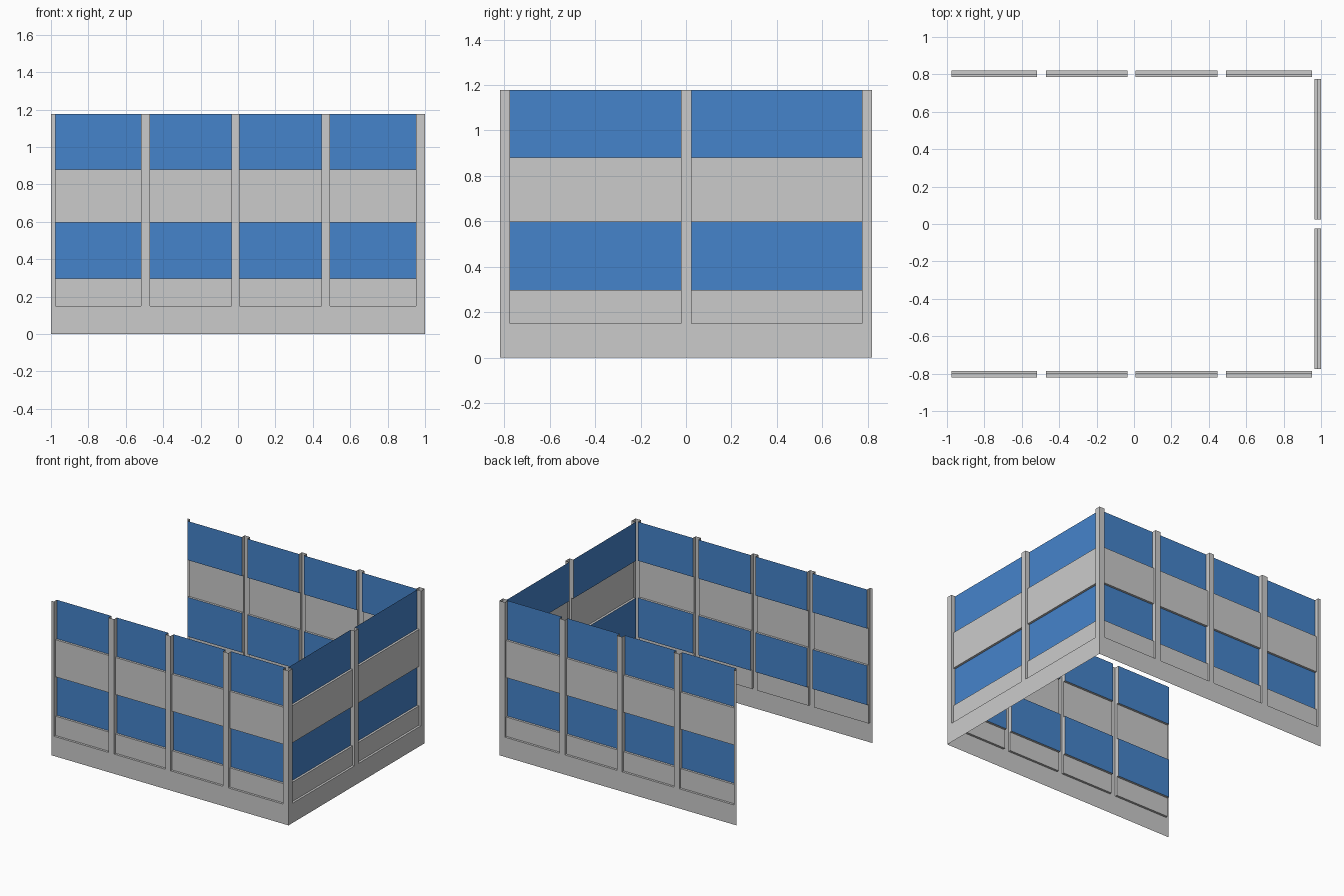
import bpy, bmesh, math
from mathutils import Matrix

if "Cube" in bpy.data.objects:
    bpy.data.objects.remove(bpy.data.objects["Cube"])

H = 1.177                      # wall height
SILL = 0.15                    # bottom of the recessed bays
GREY_D, GLASS_D = 0.017, 0.034 # recess depths of spandrels and glass
BANDS = [(0.297, 0.597), (0.88, H)]  # glass bands

blue = bpy.data.materials.new("window_blue")
blue.diffuse_color = (0.06, 0.23, 0.6, 1)
blue.use_nodes = True
blue.node_tree.nodes["Principled BSDF"].inputs["Base Color"].default_value = blue.diffuse_color


def make_object(name, quads, dist, angle, mat=None):
    """Quads are in wall space: u along the wall, d inward, z up."""
    bm = bmesh.new()
    for q in quads:
        bm.faces.new([bm.verts.new((u, d - dist, z)) for u, d, z in q])
    bmesh.ops.remove_doubles(bm, verts=bm.verts, dist=1e-5)
    bm.transform(Matrix.Rotation(angle, 4, 'Z'))
    me = bpy.data.meshes.new(name)
    bm.to_mesh(me)
    bm.free()
    if mat:
        me.materials.append(mat)
    ob = bpy.data.objects.new(name, me)
    bpy.context.collection.objects.link(ob)


def sweep(a, b, p, q):
    """Quad running from u=a to u=b between section points p and q (d, z)."""
    return [(a, *p), (b, *p), (b, *q), (a, *q)]


def jambs(a, b, d0, d1, z0, z1):
    """Side returns at both ends of a recess."""
    left = [(a, d0, z0), (a, d1, z0), (a, d1, z1), (a, d0, z1)]
    right = [(b, d, z) for _, d, z in reversed(left)]
    return [left, right]


def wall(name, half, dist, angle, bays):
    # base strip and pillar faces
    frame = [sweep(-half, half, (0, 0), (0, SILL))]
    edges = [-half] + [e for bay in bays for e in bay] + [half]
    for a, b in zip(edges[::2], edges[1::2]):
        frame.append(sweep(a, b, (0, SILL), (0, H)))

    # recessed spandrel panels with stepped ledges
    panels, glass = [], []
    (z1, z2), (z3, z4) = BANDS
    lower = [(0, SILL), (GREY_D, SILL), (GREY_D, z1), (GLASS_D, z1)]
    middle = [(GLASS_D, z2), (GREY_D, z2), (GREY_D, z3), (GLASS_D, z3)]
    for a, b in bays:
        frame += jambs(a, b, 0, GREY_D, SILL, H)
        for section in (lower, middle):
            panels += [sweep(a, b, p, q) for p, q in zip(section, section[1:])]
        # window bands
        for lo, hi in BANDS:
            frame += jambs(a, b, GREY_D, GLASS_D, lo, hi)
            glass.append(sweep(a, b, (GLASS_D, lo), (GLASS_D, hi)))

    make_object(name + "_wall_frame", frame, dist, angle)
    make_object(name + "_spandrels", panels, dist, angle)
    make_object(name + "_windows", glass, dist, angle, blue)


long_bays = [(-0.977, -0.518), (-0.471, -0.036), (0.007, 0.447), (0.493, 0.953)]
short_bays = [(-0.775, -0.023), (0.025, 0.776)]

wall("front", 1.0, 0.82, 0, long_bays)
wall("right", 0.82, 1.0, math.pi / 2, short_bays)
wall("back", 1.0, 0.82, math.pi, [(-b, -a) for a, b in reversed(long_bays)])
